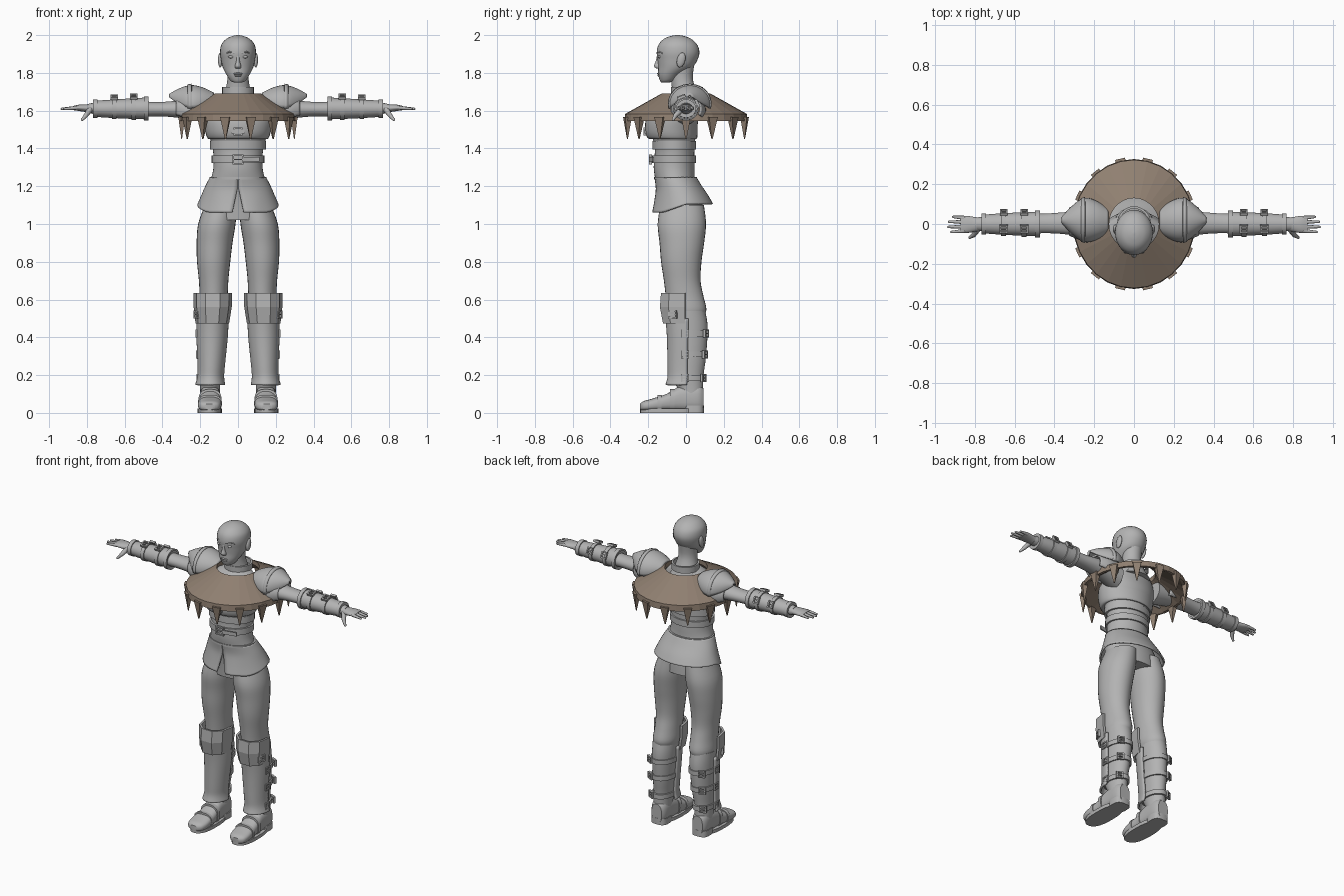
import bpy, bmesh
from math import sin, cos, radians, pi
from mathutils import Vector, Matrix

old = bpy.data.objects.get("Cube")
if old:
    bpy.data.objects.remove(old, do_unlink=True)


def material(name, rgb):
    m = bpy.data.materials.new(name)
    m.use_nodes = True
    m.diffuse_color = (*rgb, 1)
    m.node_tree.nodes["Principled BSDF"].inputs["Base Color"].default_value = (*rgb, 1)
    return m


GREY = material("plain grey", (0.45, 0.45, 0.45))
BROWN = material("hide brown", (0.28, 0.215, 0.165))


def finish(bm, name, mat=GREY, mirror=False, smooth=True, thick=0):
    bmesh.ops.recalc_face_normals(bm, faces=bm.faces)
    mesh = bpy.data.meshes.new(name)
    bm.to_mesh(mesh)
    bm.free()
    for poly in mesh.polygons:
        poly.use_smooth = smooth
    if smooth:
        mesh.set_sharp_from_angle(angle=radians(40))
    mesh.materials.append(mat)
    obj = bpy.data.objects.new(name, mesh)
    bpy.context.collection.objects.link(obj)
    if thick:
        solid = obj.modifiers.new("thickness", "SOLIDIFY")
        solid.thickness, solid.offset = thick, 0
    if mirror:
        obj.modifiers.new("mirror", "MIRROR")
    return obj


def spline(secs, steps):
    """Smoothly refine a list of cross-sections."""
    out = []
    for i in range(len(secs) - 1):
        a, b, c, d = (secs[max(0, min(len(secs) - 1, i + k))] for k in (-1, 0, 1, 2))
        for s in range(steps):
            t = s / steps
            out.append([q + t / 2 * (r - p + t * (2 * p - 5 * q + 4 * r - e + t * (3 * (q - r) + e - p)))
                        for p, q, r, e in zip(a, b, c, d)])
    return out + [list(secs[-1])]


PLACE = {"z": lambda t, a, b: (a, b, t), "x": lambda t, a, b: (t, a, b), "y": lambda t, a, b: (a, t, b)}


def loft(name, secs, axis="z", arc=None, n=28, power=2, steps=4, warp=None, caps=True, **kw):
    """Skin sections (position, centre a, centre b, radius a, radius b); arc makes an open sheet."""
    bm = bmesh.new()
    start, end = arc or (0, 360)
    count = n + 1 if arc else n
    rings = []
    for t, a, b, ra, rb in spline(secs, steps):
        ring = []
        for k in range(count):
            ang = radians(start + (end - start) * k / n)
            u, v = ((1 if w > 0 else -1) * abs(w) ** (2 / power) for w in (cos(ang), sin(ang)))
            p = Vector(PLACE[axis](t, a + ra * u, b + rb * v))
            ring.append(bm.verts.new(warp(p) if warp else p))
        rings.append(ring)
    for r0, r1 in zip(rings, rings[1:]):
        for k in range(n):
            j = (k + 1) % count
            bm.faces.new((r0[k], r0[j], r1[j], r1[k]))
    if caps and not arc:
        bm.faces.new(rings[0])
        bm.faces.new(rings[-1])
    return finish(bm, name, **kw)


def band(name, t0, t1, a, b, ra, rb, depth=0.012, **kw):
    """Raised strap with square edges."""
    inner, outer = (a, b, ra - depth, rb - depth), (a, b, ra, rb)
    loft(name, [(t0, *inner), (t0, *outer), (t1, *outer), (t1, *inner)], steps=1, caps=False, **kw)


def box(bm, loc, size, rot=Matrix()):
    bmesh.ops.create_cube(bm, size=1, matrix=Matrix.Translation(loc) @ rot @ Matrix.Diagonal((*size, 1)))


def ball(bm, loc, radii, rot=Matrix()):
    bmesh.ops.create_uvsphere(bm, u_segments=20, v_segments=12, radius=1,
                              matrix=Matrix.Translation(loc) @ rot @ Matrix.Diagonal((*radii, 1)))


def limb(bm, p, q, r0, r1):
    p, q = Vector(p), Vector(q)
    turn = (q - p).to_track_quat("Z", "Y").to_matrix().to_4x4()
    bmesh.ops.create_cone(bm, segments=12, radius1=r0, radius2=r1, depth=(q - p).length,
                          cap_ends=True, matrix=Matrix.Translation((p + q) / 2) @ turn)
    for c, r in ((p, r0), (q, r1)):
        ball(bm, c, (r, r, r))


def buckle(name, loc, w, h, normal, mirror=True):
    """Square frame with a pin, facing along the normal."""
    bm = bmesh.new()
    rot = Vector(normal).to_track_quat("Z", "Y").to_matrix().to_4x4()
    at = Matrix.Translation(loc) @ rot
    for s in (-1, 1):
        box(bm, at @ Vector((s * w / 2, 0, 0)), (0.008, h + 0.008, 0.014), rot)
        box(bm, at @ Vector((0, s * h / 2, 0)), (w, 0.008, 0.014), rot)
    box(bm, loc, (w, 0.006, 0.01), rot)
    finish(bm, name, mirror=mirror, smooth=False)


# Head and neck
loft("head", [(1.748, 0, -.112, .015, .015), (1.757, 0, -.1, .038, .037), (1.79, 0, -.085, .061, .062),
              (1.83, 0, -.056, .081, .091), (1.87, 0, -.045, .09, .106), (1.91, 0, -.042, .095, .113),
              (1.95, 0, -.043, .088, .102), (1.98, 0, -.045, .062, .072), (1.995, 0, -.045, .03, .035),
              (2, 0, -.045, .004, .004)], n=32)
loft("neck", [(1.64, 0, 0, .1, .085), (1.7, 0, -.008, .07, .066), (1.77, 0, -.022, .056, .058),
              (1.85, 0, -.02, .06, .065)])
loft("nose", [(1.895, 0, -.143, .009, .01), (1.86, 0, -.146, .01, .015), (1.835, 0, -.147, .017, .022),
              (1.822, 0, -.144, .013, .01)], n=16)
bm = bmesh.new()
ball(bm, (0, -.143, 1.796), (.024, .01, .006))
ball(bm, (0, -.141, 1.786), (.02, .011, .006))
finish(bm, "lips")
bm = bmesh.new()
ball(bm, (.036, -.141, 1.885), (.016, .008, .008))
finish(bm, "eyes", mirror=True)
bm = bmesh.new()
limb(bm, (.017, -.149, 1.905), (.045, -.141, 1.911), .005, .004)
limb(bm, (.045, -.141, 1.911), (.063, -.125, 1.904), .004, .003)
finish(bm, "brows", mirror=True)
bm = bmesh.new()
ball(bm, (.094, -.026, 1.868), (.012, .022, .04), Matrix.Rotation(-.25, 4, "X"))
finish(bm, "ears", mirror=True)
band("collar", 1.685, 1.725, 0, .005, .084, .084)

# Torso
loft("torso", [(1.02, 0, -.022, .17, .115), (1.12, 0, -.03, .175, .115), (1.22, 0, -.055, .148, .105),
               (1.3, 0, -.063, .13, .108), (1.4, 0, -.06, .134, .105), (1.48, 0, -.065, .158, .118),
               (1.56, 0, -.06, .175, .125), (1.64, 0, -.04, .16, .09), (1.69, 0, -.01, .08, .07)], n=36)
loft("bust_jacket", [(1.452, 0, -.065, .145, .11), (1.455, 0, -.072, .162, .131), (1.5, 0, -.078, .175, .139),
                     (1.57, 0, -.072, .18, .132), (1.63, 0, -.04, .15, .09)], n=36)
band("under_bust_band", 1.395, 1.44, 0, -.062, .147, .116)
band("waist_belt", 1.322, 1.362, 0, -.063, .14, .117)
band("waist_trim", 1.236, 1.25, 0, -.056, .15, .113)
buckle("belt_buckle", (0, -.188, 1.342), .05, .045, (0, -1, 0), mirror=False)
buckle("chest_buckle", (0, -.218, 1.49), .04, .035, (0, -1, 0), mirror=False)
bm = bmesh.new()
box(bm, (.07, -.183, 1.342), (.09, .008, .024), Matrix.Rotation(.2, 4, "Z"))
box(bm, (0, -.214, 1.49), (.07, .012, .022))
finish(bm, "strap_ends", smooth=False)


def split_hem(p):
    f = (1.245 - p.z) / .145
    front = max(0, -p.y / .17)
    if p.y < 0 and abs(p.x) < .12:
        p.x += (1 if p.x > 0 else -1) * .04 * max(0, f - .3) * (1 - abs(p.x) / .12)
    p.z -= .045 * f * min(1, front * 1.4)
    return p


loft("jacket_skirt", [(1.245, 0, -.055, .145, .107), (1.2, 0, -.038, .17, .117), (1.15, 0, -.025, .192, .138),
                      (1.105, 0, -.018, .211, .156)], arc=(-89, 269), n=48, warp=split_hem, thick=.01)

# Legs
loft("trousers", [(1.1, .09, -.02, .085, .115), (1, .112, -.022, .099, .128), (.9, .124, -.022, .095, .118),
                  (.8, .129, -.025, .088, .107), (.7, .129, -.02, .078, .097), (.62, .129, -.008, .075, .1),
                  (.55, .131, .002, .077, .106), (.51, .133, .005, .068, .09)], mirror=True)
loft("boot_shaft", [(.54, .135, .01, .073, .092), (.45, .136, .015, .071, .1), (.3, .141, .012, .064, .094),
                    (.2, .146, .008, .057, .085), (.12, .148, .025, .052, .066), (.06, .148, .03, .052, .062)],
     mirror=True)
loft("shin_guard", [(.5, .135, .005, .08, .108), (.4, .137, .003, .077, .098), (.25, .142, 0, .067, .092),
                    (.19, .145, 0, .066, .092), (.148, .147, -.003, .074, .1)],
     arc=(175, 365), n=20, mirror=True, thick=.012)
loft("knee_plate", [(.635, .133, -.005, .095, .126), (.56, .134, -.005, .094, .132), (.475, .136, -.005, .082, .115)],
     arc=(180, 360), n=5, power=2.4, steps=1, mirror=True, smooth=False, thick=.014)
for i, (z, cx, rx, ry) in enumerate([(.42, .137, .077, .107), (.31, .141, .071, .1), (.185, .146, .064, .09)]):
    band(f"boot_strap_{i}", z - .015, z + .015, cx, .015, rx, ry, mirror=True)
    buckle(f"boot_buckle_{i}", (cx + rx + .004, -.005, z), .035, .035, (1, 0, 0))
    buckle(f"boot_back_buckle_{i}", (cx + rx * .65, .015 + ry * .85, z), .035, .035, (.5, 1, 0))
buckle("knee_buckle", (.218, -.07, .52), .04, .035, (1, -.5, 0))

# Feet
loft("foot", [(.093, .148, .07, .036, .06), (.06, .148, .078, .052, .072), (-.03, .148, .075, .054, .067),
              (-.1, .148, .056, .058, .046), (-.18, .15, .042, .062, .033), (-.225, .152, .036, .052, .026),
              (-.243, .152, .032, .028, .016)], axis="y", power=2.6, mirror=True)
loft("sole", [(0, .15, -.095, .064, .148), (.022, .15, -.095, .064, .148)], power=2.5, steps=1, mirror=True)
loft("heel", [(0, .148, .04, .054, .055), (.04, .148, .04, .054, .055)], power=3, steps=1, mirror=True)
band("toe_strap", -.15, -.13, .149, .05, .064, .046, axis="y", power=2.6, mirror=True)
band("instep_strap", -.085, -.06, .148, .066, .061, .06, axis="y", power=2.6, mirror=True)

# Arms and bracers
loft("arm", [(.14, -.01, 1.6, .08, .075), (.24, 0, 1.608, .066, .058), (.35, .004, 1.608, .055, .042),
             (.45, .003, 1.608, .049, .038), (.6, 0, 1.61, .05, .045), (.79, 0, 1.612, .033, .026)],
     axis="x", mirror=True)
loft("bracer", [(.478, 0, 1.612, .062, .058), (.55, 0, 1.611, .059, .055), (.66, 0, 1.61, .054, .049),
                (.765, 0, 1.61, .046, .042)], axis="x", mirror=True)
for i, (x, r) in enumerate([(.485, .068), (.552, .065), (.655, .06), (.755, .053)]):
    band(f"bracer_band_{i}", x - .012, x + .012, 0, 1.611, r, r - .004, axis="x", mirror=True)
for i, (x, r) in enumerate([(.552, .064), (.655, .06)]):
    buckle(f"bracer_buckle_{i}", (x, -.025, 1.611 + r), .034, .036, (0, -.4, 1))
    buckle(f"bracer_side_buckle_{i}", (x, .06, 1.64), .03, .036, (0, 1, .5))

# Hands
loft("palm", [(.77, 0, 1.612, .032, .026), (.8, -.002, 1.613, .037, .021), (.84, -.002, 1.615, .043, .017),
              (.872, -.002, 1.614, .042, .011)], axis="x", mirror=True)
bm = bmesh.new()
for y, tip in ((.031, .908), (.01, .928), (-.013, .933), (-.035, .918)):
    limb(bm, (.855, y, 1.615), (tip, y * 1.15, 1.61), .0105, .006)
limb(bm, (.785, -.025, 1.605), (.805, -.055, 1.575), .016, .012)
limb(bm, (.805, -.055, 1.575), (.825, -.068, 1.552), .012, .007)
finish(bm, "fingers", mirror=True)

# Shoulder plates
loft("shoulder_plate", [(.13, .015, 1.65, .055, .04), (.19, .018, 1.64, .092, .078), (.25, .02, 1.635, .105, .094),
                        (.31, .02, 1.65, .064, .062), (.362, .02, 1.675, .008, .008)],
     axis="x", arc=(-12, 192), n=20, mirror=True, thick=.012)
loft("shoulder_rim", [(.245, .02, 1.637, .11, .1), (.265, .02, 1.638, .104, .095)],
     axis="x", arc=(-15, 195), n=20, steps=1, mirror=True, thick=.012)
loft("lower_shoulder_plate", [(.2, .012, 1.6, .085, .075), (.27, .012, 1.602, .086, .076), (.325, .012, 1.608, .064, .058)],
     axis="x", arc=(-30, 210), n=20, mirror=True, thick=.012)

# Hide mantle with hanging spikes
rim = [(1.66, .125, .13), (1.69, .125, .13), (1.583, .302, .322), (1.545, .306, .326), (1.545, .29, .31), (1.66, .125, .13)]
loft("mantle", [(z, 0, 0, rx, ry) for z, rx, ry in rim], steps=1, caps=False, mat=BROWN, smooth=False)
bm = bmesh.new()
for k in range(14):
    ang = 2 * pi * k / 14
    bmesh.ops.create_cone(bm, segments=4, radius1=.004, radius2=.036, depth=.115, cap_ends=True,
                          matrix=Matrix.Translation((.298 * cos(ang), .318 * sin(ang), 1.508))
                          @ Matrix.Rotation(ang, 4, "Z") @ Matrix.Diagonal((.7, 1, 1, 1))
                          @ Matrix.Rotation(pi / 4, 4, "Z"))
finish(bm, "mantle_spikes", mat=BROWN, smooth=False)
